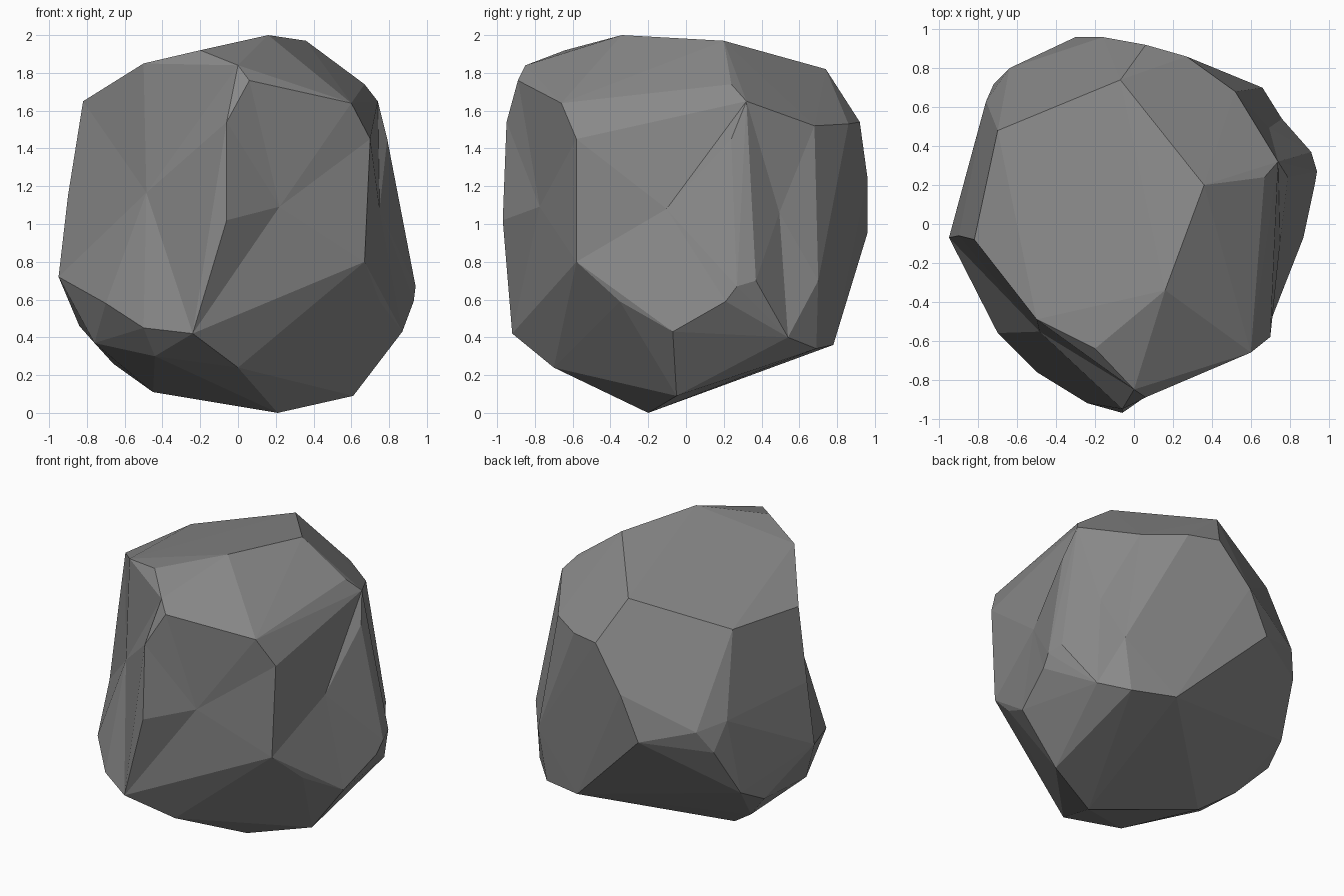
import bpy, bmesh
from mathutils import Vector

# Corner points of the chipped boulder
corners = [
    # crown
    (0.16, -0.34, 2.0), (0.36, 0.2, 1.97), (-0.07, 0.74, 1.82),
    (-0.7, 0.48, 1.67), (-0.82, -0.08, 1.65), (-0.5, -0.49, 1.85), (-0.2, -0.64, 1.92),
    (0.0, -0.85, 1.84),
    # upper shoulder
    (0.06, -0.89, 1.76), (0.6, -0.66, 1.64), (0.67, 0.24, 1.74), (0.74, 0.32, 1.65),
    (0.52, 0.68, 1.52), (0.27, 0.86, 1.53), (0.06, 0.92, 1.54),
    # girdle
    (-0.06, -0.95, 1.54), (-0.06, -0.97, 1.02), (0.70, -0.58, 1.45), (0.67, -0.58, 0.8),
    (0.79, 0.24, 1.45), (0.94, 0.27, 0.67), (0.91, 0.37, 0.7), (0.66, 0.7, 0.7),
    (-0.16, 0.96, 1.25), (-0.3, 0.96, 0.95), (-0.64, 0.8, 1.05), (-0.76, 0.63, 1.1),
    (-0.72, 0.72, 0.9), (-0.9, -0.06, 1.15), (-0.95, -0.07, 0.72),
    # lower edge
    (-0.7, -0.56, 0.58), (-0.5, -0.76, 0.45), (-0.24, -0.92, 0.42), (0.0, -0.7, 0.24),
    (0.75, -0.35, 0.59), (0.87, -0.07, 0.43), (0.93, 0.21, 0.59), (0.76, 0.54, 0.4),
    (0.6, 0.69, 0.34), (0.3, 0.78, 0.36), (-0.79, 0.52, 0.56), (-0.84, 0.33, 0.46),
    # underside
    (-0.44, -0.65, 0.3), (-0.76, -0.25, 0.37), (-0.66, 0.22, 0.26), (-0.45, 0.1, 0.11),
    (0.21, -0.2, 0.0), (0.61, -0.05, 0.09),
]

bm = bmesh.new()
for c in corners:
    bm.verts.new(c)
bmesh.ops.convex_hull(bm, input=bm.verts)
loose = [v for v in bm.verts if not v.link_faces]
bmesh.ops.delete(bm, geom=loose, context='VERTS')
bmesh.ops.recalc_face_normals(bm, faces=bm.faces)


# Shallow chips: merge the faces looking one way, then sink a fan centre
def chip(direction, depth, limit=0.95):
    d = Vector(direction).normalized()
    bm.normal_update()
    faces = [f for f in bm.faces if f.normal.dot(d) > limit]
    if len(faces) < 2:
        return
    region = bmesh.ops.dissolve_faces(bm, faces=faces, use_verts=False)["region"]
    if region:
        bmesh.ops.poke(bm, faces=region, offset=-depth)


chip((0.97, -0.2, 0.08), 0.03)
chip((0.48, -0.87, 0.0), 0.015)
chip((0.82, 0.54, 0.18), 0.03)
chip((-0.7, -0.7, 0.1), 0.0)

bmesh.ops.triangulate(bm, faces=bm.faces)
bmesh.ops.recalc_face_normals(bm, faces=bm.faces)

mesh = bpy.data.meshes.new("boulder")
bm.to_mesh(mesh)
bm.free()
boulder = bpy.data.objects.new("boulder", mesh)
bpy.context.collection.objects.link(boulder)

# Single stone grey
stone = bpy.data.materials.new("stone grey")
stone.diffuse_color = (0.25, 0.25, 0.25, 1.0)
mesh.materials.append(stone)
